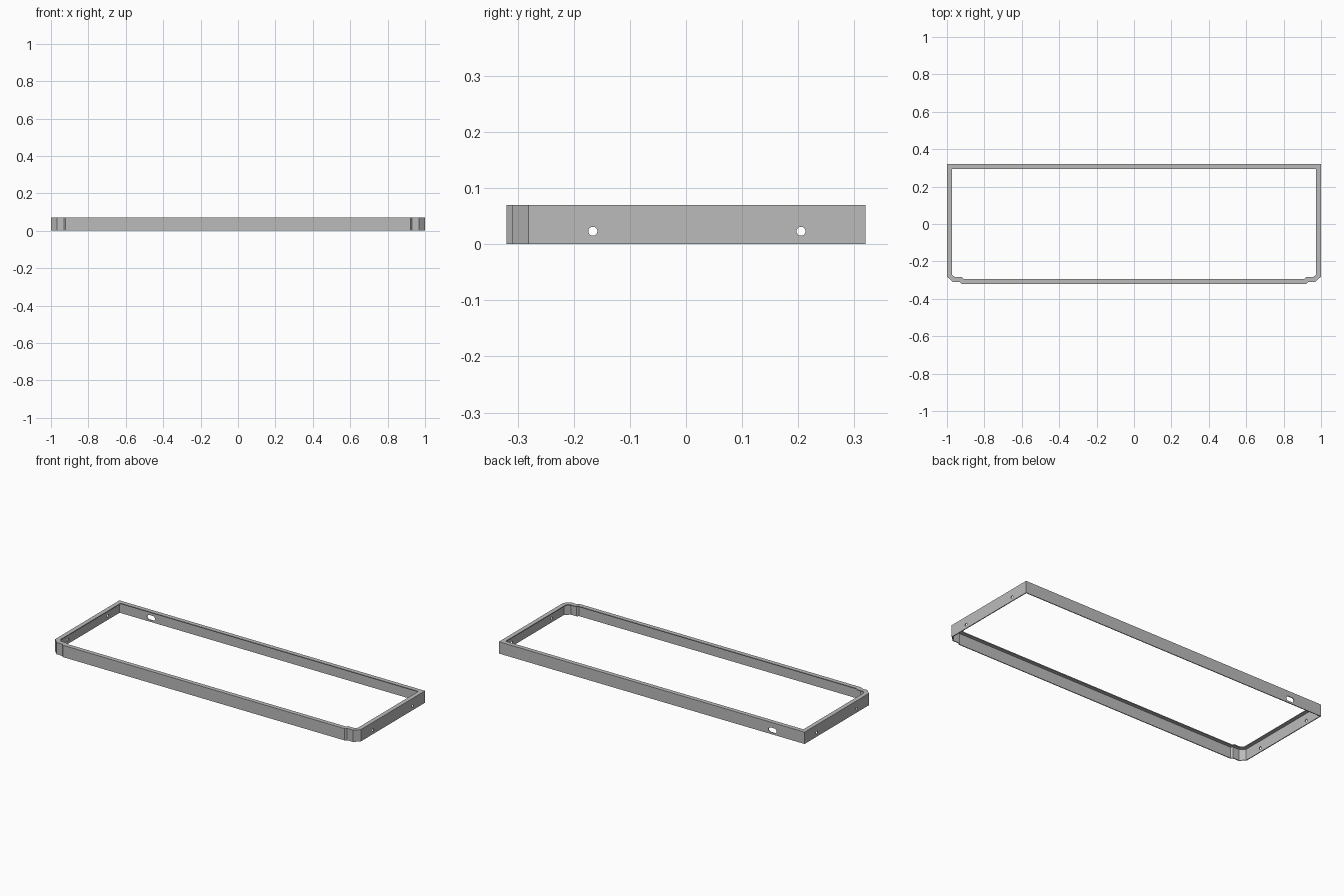
import bpy, bmesh, math
from mathutils import Vector, Matrix

cube = bpy.data.objects.get("Cube")
if cube:
    bpy.data.objects.remove(cube, do_unlink=True)

HEIGHT, LIP, SHEET = 0.07, 0.026, 0.005

# Sheet metal colour
metal = bpy.data.materials.new("grey_metal")
metal.use_nodes = True
grey = (0.5, 0.5, 0.5, 1)
metal.diffuse_color = grey
metal.node_tree.nodes["Principled BSDF"].inputs["Base Color"].default_value = grey

# Plan outline: square back corners, chamfered and stepped front corners
half = [(0.922, -0.32), (0.931, -0.31), (0.969, -0.31), (1, -0.281), (1, 0.32)]
outline = [Vector(p) for p in half] + [Vector((-x, y)) for x, y in reversed(half)]


def inset(points, d):
    """Mitred inward offset of a counter-clockwise outline."""
    result = []
    for i, p in enumerate(points):
        a = (p - points[i - 1]).normalized()
        b = (points[(i + 1) % len(points)] - p).normalized()
        na, nb = Vector((-a.y, a.x)), Vector((-b.y, b.x))
        result.append(p + (na + nb) * d / (1 + na.dot(nb)))
    return result


def make_object(name, bm):
    bmesh.ops.recalc_face_normals(bm, faces=bm.faces)
    mesh = bpy.data.meshes.new(name)
    bm.to_mesh(mesh)
    bm.free()
    mesh.materials.append(metal)
    obj = bpy.data.objects.new(name, mesh)
    bpy.context.collection.objects.link(obj)
    return obj


# Frame: an L-section (wall and inward top lip) swept round the outline
section = [(0, 0), (0, HEIGHT), (LIP, HEIGHT), (LIP, HEIGHT - SHEET),
           (SHEET, HEIGHT - SHEET), (SHEET, 0)]
bm = bmesh.new()
rings = [[bm.verts.new((p.x, p.y, z)) for p in inset(outline, d)] for d, z in section]
n = len(outline)
for k, ring in enumerate(rings):
    prev = rings[k - 1]
    for i in range(n):
        j = (i + 1) % n
        bm.faces.new((prev[i], prev[j], ring[j], ring[i]))
frame = make_object("lipped_frame", bm)


def cut(name, centre, axis, radius, straight=0):
    """Cut a round hole, or a slot with a straight middle, through a wall."""
    bm = bmesh.new()
    steps = 24
    loop = []
    for i in range(steps):
        a = 2 * math.pi * (i + 0.5) / steps
        u = radius * math.cos(a) + math.copysign(straight / 2, math.cos(a))
        loop.append(bm.verts.new((u, radius * math.sin(a), -0.015)))
    face = bm.faces.new(loop)
    top = bmesh.ops.extrude_face_region(bm, geom=[face])["geom"]
    bmesh.ops.translate(bm, vec=(0, 0, 0.03),
                        verts=[v for v in top if isinstance(v, bmesh.types.BMVert)])
    turn = Matrix.Rotation(math.pi / 2, 4, "X")
    if axis == "X":
        turn = Matrix.Rotation(math.pi / 2, 4, "Z") @ turn
    bmesh.ops.transform(bm, matrix=Matrix.Translation(centre) @ turn, verts=bm.verts)
    cutter = make_object(name, bm)
    cutter.hide_render = True
    cutter.hide_set(True)
    mod = frame.modifiers.new(name, "BOOLEAN")
    mod.operation, mod.solver, mod.object = "DIFFERENCE", "EXACT", cutter
    bpy.context.view_layer.objects.active = frame
    bpy.ops.object.modifier_apply(modifier=name)
    bpy.data.objects.remove(cutter, do_unlink=True)


# Fixing holes in both end walls, and a cable slot in the back wall
for side in (-1, 1):
    for y in (-0.166, 0.205):
        cut("end_hole_cutter", (side, y, 0.023), "X", 0.008)
cut("back_slot_cutter", (-0.79, 0.32, 0.025), "Y", 0.014, 0.024)
